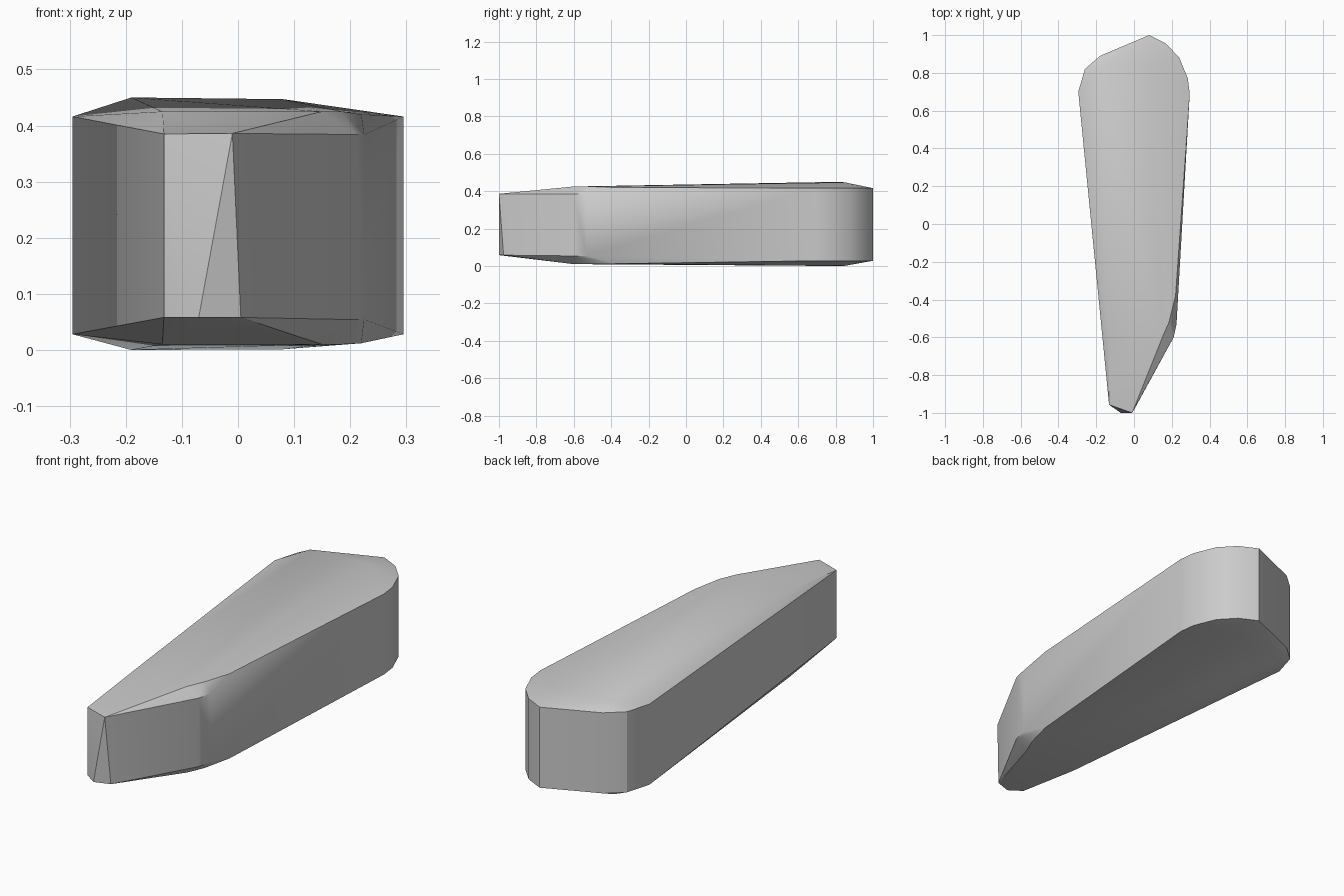
import bpy, bmesh, math

cube = bpy.data.objects.get("Cube")
if cube:
    bpy.data.objects.remove(cube, do_unlink=True)

# Plain grey stone
grey = bpy.data.materials.new("stone_grey")
grey.use_nodes = True
colour = (0.6, 0.6, 0.6, 1)
grey.diffuse_color = colour
grey.node_tree.nodes["Principled BSDF"].inputs["Base Color"].default_value = colour

# Side outline shared by the upper and lower rim, from the back round to both sides
outline = [(0.295, 0.69), (0.285, 0.77), (0.24, 0.88), (0.17, 0.955), (0.08, 1.0),
           (-0.18, 0.89), (-0.26, 0.82), (-0.295, 0.70)]
points = [(x, y, z) for x, y in outline for z in (0.028, 0.416)]

# Narrow front tip, and the bevelled shoulder on the left
points += [(-0.132, -0.957, 0.385), (-0.01, -1.0, 0.386),
           (-0.132, -0.957, 0.058), (-0.07, -1.0, 0.058), (0.005, -0.975, 0.058)]
points += [(x, y, z) for x, y in ((0.21, -0.60), (0.225, -0.53)) for z in (0.054, 0.384)]

# Bevel ridges above and below
for x, y, rise in ((0.15, -0.60, 0.0), (0.185, -0.52, 0.0), (0.22, -0.38, -0.005),
                   (-0.135, -0.60, 0.0), (-0.19, 0.82, 0.025), (0.08, 0.85, 0.022)):
    points.append((x, y, 0.425 + rise))
    points.append((x, y, 0.01 - rise * 0.4))

# Stone body wrapped round the points
bm = bmesh.new()
for p in points:
    bm.verts.new(p)
hull = bmesh.ops.convex_hull(bm, input=bm.verts)
loose = [v for v in bm.verts if not v.link_faces]
bmesh.ops.delete(bm, geom=loose, context="VERTS")
bmesh.ops.recalc_face_normals(bm, faces=bm.faces)
mesh = bpy.data.meshes.new("stone_slab")
bm.to_mesh(mesh)
bm.free()
mesh.materials.append(grey)
slab = bpy.data.objects.new("stone_slab", mesh)
bpy.context.collection.objects.link(slab)

# Soft shading with crisp edges
bpy.ops.object.select_all(action="DESELECT")
slab.select_set(True)
bpy.context.view_layer.objects.active = slab
bpy.ops.object.shade_smooth_by_angle(angle=math.radians(30))
